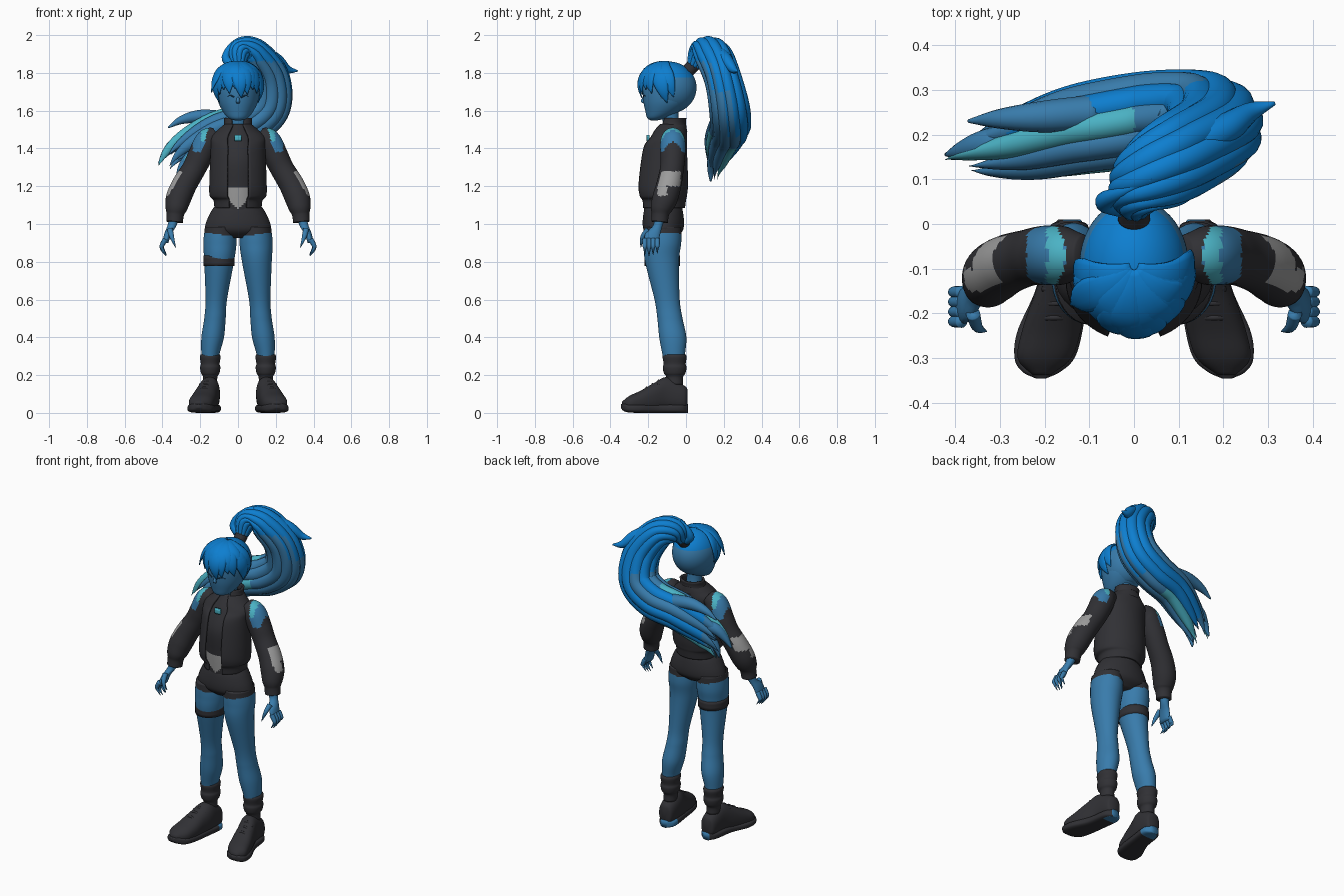
import bpy, bmesh, math
from mathutils import Vector

if "Cube" in bpy.data.objects:
    bpy.data.objects.remove(bpy.data.objects["Cube"])


def material(name, red, green, blue):
    colour = (red, green, blue, 1)
    made = bpy.data.materials.new(name)
    made.use_nodes = True
    made.diffuse_color = colour
    made.node_tree.nodes["Principled BSDF"].inputs["Base Color"].default_value = colour
    return made


BRIGHT = material("bright_blue", .004, .21, .63)
SLATE = material("slate_blue", .04, .2, .41)
TEAL = material("teal", .07, .45, .56)
DARK = material("charcoal", .03, .03, .035)
GREY = material("light_grey", .33, .33, .33)
NAVY = material("navy", .01, .06, .13)
SIDES = {"left": 1, "right": -1}
ACROSS, BACK, UP = Vector((1, 0, 0)), Vector((0, 1, 0)), Vector((0, 0, 1))


def smooth_rows(rows, count):
    """Resample rows of numbers with a Catmull-Rom spline."""
    points = [Vector(row) for row in rows]
    points = [points[0] * 2 - points[1]] + points + [points[-1] * 2 - points[-2]]
    result, last = [], len(rows) - 1
    for step in range(count):
        along = step / (count - 1) * last
        index = min(int(along), last - 1)
        f = along - index
        a, b, c, d = points[index:index + 4]
        result.append(b + ((c - a) * f + (a * 2 - b * 5 + c * 4 - d) * f ** 2
                           + (b * 3 - a - c * 3 + d) * f ** 3) / 2)
    return result


def flat_rings(rows, count, side=1, second=BACK):
    """Parallel rings; rows are x, y, z, half width and half depth."""
    return [(Vector((x * side, y, z)), ACROSS * width, second * depth)
            for x, y, z, width, depth in smooth_rows(rows, count)]


def centred_rings(rows, count):
    """Parallel rings on the middle plane; rows are y, z, half width and half depth."""
    return flat_rings([(0, *row) for row in rows], count)


def tube_rings(rows, count, side=1, ref=BACK):
    """Rings square to a path; rows are x, y, z, then one radius or two."""
    rows = smooth_rows(rows, count)
    path = [Vector((row[0] * side, row[1], row[2])) for row in rows]
    result = []
    for i, row in enumerate(rows):
        tangent = path[min(i + 1, count - 1)] - path[max(i - 1, 0)]
        across = tangent.cross(ref).normalized()
        result.append((path[i], across * row[3], across.cross(tangent).normalized() * row[-1]))
    return result


def loft(name, rings, mats, rule=None, seg=24, power=1.0, gap=-1, drop=None):
    """Skin the rings; gap opens columns at the front and leaves a thick open shell."""
    bm = bmesh.new()
    soft = lambda value: math.copysign(abs(value) ** power, value)
    angles = [math.tau * (k + .5) / seg for k in range(seg)]
    loops = [[bm.verts.new(centre + a * soft(math.cos(t)) + b * soft(math.sin(t))) for t in angles]
             for centre, a, b in rings]
    for low, high in zip(loops, loops[1:]):
        for k in range(seg):
            if abs(k + 1 - seg * .75) > gap:
                j = (k + 1) % seg
                bm.faces.new((low[k], low[j], high[j], high[k]))
    if gap < 0:
        bm.faces.new(loops[0])
        bm.faces.new(loops[-1])
    bmesh.ops.recalc_face_normals(bm, faces=bm.faces)
    bm.normal_update()
    for face in bm.faces:
        face.smooth = True
        face.material_index = rule(face.calc_center_median(), face.normal) if rule else 0
    if drop:
        unwanted = [face for face in bm.faces if drop(face.calc_center_median())]
        bmesh.ops.delete(bm, geom=unwanted, context="FACES")
    mesh = bpy.data.meshes.new(name)
    bm.to_mesh(mesh)
    bm.free()
    for mat in mats:
        mesh.materials.append(mat)
    ob = bpy.data.objects.new(name, mesh)
    bpy.context.collection.objects.link(ob)
    if gap >= 0:
        ob.modifiers.new("thickness", "SOLIDIFY").thickness = .012


def spike(name, mat, radius, *points, side=1):
    """A short lock or detail that narrows to its tip."""
    last = len(points) - 1
    rows = [(*point, radius * max(.1, 1 - (i / last) ** 2)) for i, point in enumerate(points)]
    loft(name, tube_rings(rows, 18, side), [mat], seg=14)


# Torso: bare midriff under a cropped top, shorts, open jacket and collar
body = [(-.12, 1.05, .11, .1), (-.12, 1.2, .115, .11), (-.12, 1.34, .12, .114), (-.1, 1.45, .1, .09),
        (-.08, 1.53, .05, .055)]
loft("top_and_midriff", centred_rings(body, 60), [DARK, GREY],
     lambda c, n: int(1.085 + abs(c.x) * .9 < c.z < 1.19 and n.y < -.3), 60)
hips = [(-.12, 1.1, .12, .095), (-.12, 1.06, .147, .105), (-.12, 1, .172, .11), (-.12, .96, .168, .1),
        (-.12, .925, .08, .06)]
loft("shorts", centred_rings(hips, 20), [DARK], seg=32)
jacket = [(-.12, 1.085, .125, .115), (-.12, 1.125, .13, .12), (-.125, 1.15, .15, .13), (-.125, 1.22, .152, .136),
          (-.115, 1.4, .145, .12), (-.095, 1.46, .145, .1), (-.083, 1.5, .105, .087), (-.07, 1.53, .07, .07)]
loft("jacket", centred_rings(jacket, 50), [DARK], seg=72, gap=4)
collar = [(-.073, 1.49, .088, .08), (-.067, 1.53, .074, .066), (-.06, 1.56, .074, .062)]
loft("collar", centred_rings(collar, 10), [DARK], seg=72, gap=5)
loft("zip_clasp", centred_rings([(-.2, 1.44, .02, .008), (-.2, 1.47, .02, .008)], 4), [TEAL], seg=12, power=.6)
loft("neck", centred_rings([(-.07, 1.48, .05, .05), (-.08, 1.54, .043, .043), (-.09, 1.62, .045, .05)], 8), [SLATE])

# Arms, hands, legs and shoes, built once for each side
sleeve = [(.11, -.07, 1.47, .045), (.16, -.07, 1.44, .065), (.2, -.07, 1.36, .066), (.235, -.075, 1.29, .063),
          (.283, -.09, 1.21, .066), (.314, -.11, 1.14, .067), (.327, -.13, 1.085, .058),
          (.332, -.136, 1.05, .046), (.336, -.14, 1.01, .044)]
palm = [(.34, -.14, 1.03, .026, .028), (.35, -.15, .99, .024, .026), (.37, -.175, .95, .02, .04),
        (.385, -.185, .9, .016, .04)]
leg = [(.095, -.125, .985, .08, .1), (.096, -.125, .9, .088, .1), (.1, -.127, .8, .079, .09),
       (.115, -.1, .6, .057, .067), (.122, -.085, .5, .057, .067), (.134, -.07, .4, .06, .072),
       (.146, -.065, .31, .048, .06), (.147, -.06, .24, .04, .05)]
sock = {.31: .05, .295: .055, .26: .05, .24: .054, .21: .049, .19: .038, .15: .038}
upper = [(.145, .008, .085, .02, .04), (.145, -.01, .08, .045, .065), (.15, -.1, .1, .054, .09),
         (.168, -.17, .08, .06, .078), (.185, -.24, .06, .066, .058), (.2, -.3, .05, .06, .04),
         (.207, -.338, .04, .02, .02)]
sole = [(.145, .01, .023, .025, .023), (.145, -.03, .023, .054, .023), (.16, -.14, .023, .058, .023),
        (.188, -.24, .023, .073, .023), (.2, -.3, .025, .067, .023), (.207, -.33, .03, .043, .02),
        (.208, -.345, .035, .012, .01)]

for word, side in SIDES.items():
    def sleeve_rule(c, n):
        out, x = n.x * side, abs(c.x)
        if c.z > 1.38 and .13 < x < .24 and out > .1:
            return 2 if n.z > .2 and .155 < x < .195 else 1
        elbow = 1.2 < c.z < 1.28 or (1.15 < c.z <= 1.2 and c.y < -.1)
        return 3 if elbow and out > .45 and c.y > -.15 else 0

    loft(word + "_sleeve", tube_rings(sleeve, 80, side), [DARK, SLATE, TEAL, GREY], sleeve_rule, 40)
    loft(word + "_palm", flat_rings(palm, 14, side), [SLATE], seg=16)
    spike(word + "_thumb", SLATE, .016, (.36, -.2, .97), (.35, -.23, .93), (.33, -.24, .875), side=side)
    for i, finger in enumerate(("little", "ring", "middle", "index")):
        y, tip = -.152 - i * .022, .83 + abs(i - 2) * .007
        spike(f"{word}_{finger}_finger", SLATE, .014, (.385, y, .92), (.403, y, .885), (.4, y, tip + .03),
              (.38, y, tip), side=side)
    loft(word + "_leg", flat_rings(leg, 90, side), [SLATE, DARK],
         lambda c, n: int(c.z > .932 + abs(c.x) * .12), 32)
    cuffs = [(.147, -.06, z, width, width * 1.17) for z, width in sock.items()]
    loft(word + "_sock", flat_rings(cuffs, 26, side), [DARK], seg=28)
    loft(word + "_shoe_upper", flat_rings(upper, 30, side, UP), [DARK], seg=28, power=.85)
    loft(word + "_shoe_sole", flat_rings(sole, 40, side, UP), [DARK, SLATE],
         lambda c, n: int(c.y > -.045 and n.x * side < .2), 28, .6)
    for i in range(3):
        x, y, z = .163 + i * .008, -.145 - i * .032, .17 - i * .018
        lace = [(x + d * .04, y, z - abs(d) * .022, .007) for d in (-1, 0, 1)]
        loft(f"{word}_lace_{i}", tube_rings(lace, 8, side), [DARK], seg=8)
    spike(word + "_eyelash", NAVY, .004, (.02, -.225, 1.672), (.04, -.222, 1.68), (.063, -.208, 1.674), side=side)
strap = [(-.1, -.126, z, .083, .094) for z in (.778, .832)]
loft("thigh_strap", flat_rings(strap, 4), [DARK], seg=32)

# Head and face
head = [(-.17, 1.548, .015, .015), (-.155, 1.56, .05, .05), (-.125, 1.595, .08, .09), (-.1, 1.65, .106, .126),
        (-.09, 1.72, .114, .14), (-.09, 1.79, .1, .125), (-.09, 1.835, .05, .07)]
loft("head", centred_rings(head, 30), [SLATE], seg=36)
loft("nose", centred_rings([(-.222, 1.675, .005, .005), (-.23, 1.65, .01, .01), (-.222, 1.638, .007, .005)], 8), [SLATE])

# Hair cap, fringe and side locks lie on one ellipsoid
CROWN, SIZE = Vector((0, -.092, 1.722)), Vector((.122, .148, .138))
cap = []
for i in range(45):
    reach, height = math.sin(.03 + i * .06), math.cos(.03 + i * .06)
    cap.append((CROWN + UP * SIZE.z * height, ACROSS * SIZE.x * reach, BACK * SIZE.y * reach))
loft("hair_cap", cap, [BRIGHT, SLATE], lambda c, n: int(c.z < 1.775 and c.y > -.13), 48,
     drop=lambda c: c.z < 1.77 and c.y < -.13)


def lock(name, turn, end, width, flick=0.0):
    rings = []
    for i in range(16):
        u = i / 15
        fall, bend = math.radians(4 + (end - 4) * u), turn * (.75 + .25 * u) + .15 * u * u
        ray = Vector((math.sin(bend) * math.sin(fall), -math.cos(bend) * math.sin(fall), math.cos(fall)))
        lift = 1 + .05 * math.sin(u * math.pi) + flick * u ** 3
        centre = CROWN + Vector([a * b * lift for a, b in zip(ray, SIZE)])
        taper = max(.06, (.2 + .8 * min(1, u * 2)) * (1 - max(0, u * 2 - 1) ** 2))
        along = Vector((math.cos(bend), math.sin(bend), 0))
        rings.append((centre, along * width * taper, ray * .014 * max(taper, .25)))
    loft(name, rings, [BRIGHT], seg=12)


for i in range(11):
    lock(f"fringe_lock_{i}", math.radians(-75 + i * 15), (112, 104, 94, 102, 92)[i % 5], .043, .04)
for word, side in SIDES.items():
    lock(word + "_cheek_lock", side * 1.35, 124, .045, .03)
    lock(word + "_temple_lock", side * 1.6, 110, .045, .02)
lock("loose_wing_lock", -1.25, 98, .04, .3)

# Ponytail: a core wrapped in tapering locks along one sweeping path
loft("hair_tie", tube_rings([(0, .01, 1.81, .036), (0, .05, 1.85, .036)], 8), [DARK])
tail = [(0, .035, 1.835, .035, .035), (.01, .085, 1.91, .07, .075), (.085, .14, 1.895, .09, .1),
        (.165, .195, 1.77, .11, .1), (.16, .23, 1.62, .12, .11), (.05, .235, 1.53, .12, .11),
        (-.1, .215, 1.485, .115, .105), (-.22, .185, 1.42, .115, .095), (-.31, .165, 1.35, .115, .075),
        (-.37, .15, 1.27, .1, .045)]
spine = tube_rings(tail, 90)


def tail_lock(name, angle, spread, size, end, tone):
    rings, count = [], int(len(spine) * end)
    for i, (centre, a, b) in enumerate(spine[:count]):
        u = i / (count - 1)
        turn = angle + u / 2
        scale = size * max(.04, 1 - max(0, (u - .7) / .3) ** 2)
        rings.append((centre + (a * math.cos(turn) + b * math.sin(turn)) * spread, a * scale, b * scale))

    def rule(c, n):
        if c.z > 1.7 or (tone is BRIGHT and c.x > -.28):
            return int(n.y < -.5 and c.z < 1.86)
        return 2 if tone is TEAL and c.x < 0 else int(c.x < .16 or n.y < .3)

    loft(name, rings, [BRIGHT, SLATE, TEAL], rule, 16)


tail_lock("ponytail_core", 0, 0, .75, .9, SLATE)
tones = (TEAL, BRIGHT, BRIGHT, SLATE, BRIGHT, TEAL, SLATE, SLATE, TEAL, SLATE, SLATE)
for i, tone in enumerate(tones):
    tail_lock(f"ponytail_lock_{i}", math.tau * i / len(tones), .66, .34, 1 - i * 3 % 5 * .025, tone)

# Stray tufts around the ponytail
spike("outer_flick", BRIGHT, .04, (.1, .16, 1.92), (.2, .21, 1.87), (.26, .25, 1.82), (.315, .27, 1.81))
spike("base_tuft", BRIGHT, .025, (-.03, .04, 1.84), (-.065, .05, 1.88), (-.03, .07, 1.95), (.04, .1, 1.99))
spike("upper_tip", SLATE, .04, (-.08, .25, 1.56), (-.2, .24, 1.57), (-.3, .235, 1.55), (-.37, .23, 1.51))
spike("side_tip", SLATE, .04, (-.2, .2, 1.46), (-.32, .18, 1.43), (-.38, .165, 1.38), (-.42, .155, 1.32))
spike("lower_tip", SLATE, .04, (-.12, .17, 1.42), (-.24, .15, 1.36), (-.3, .135, 1.29), (-.32, .13, 1.225))
